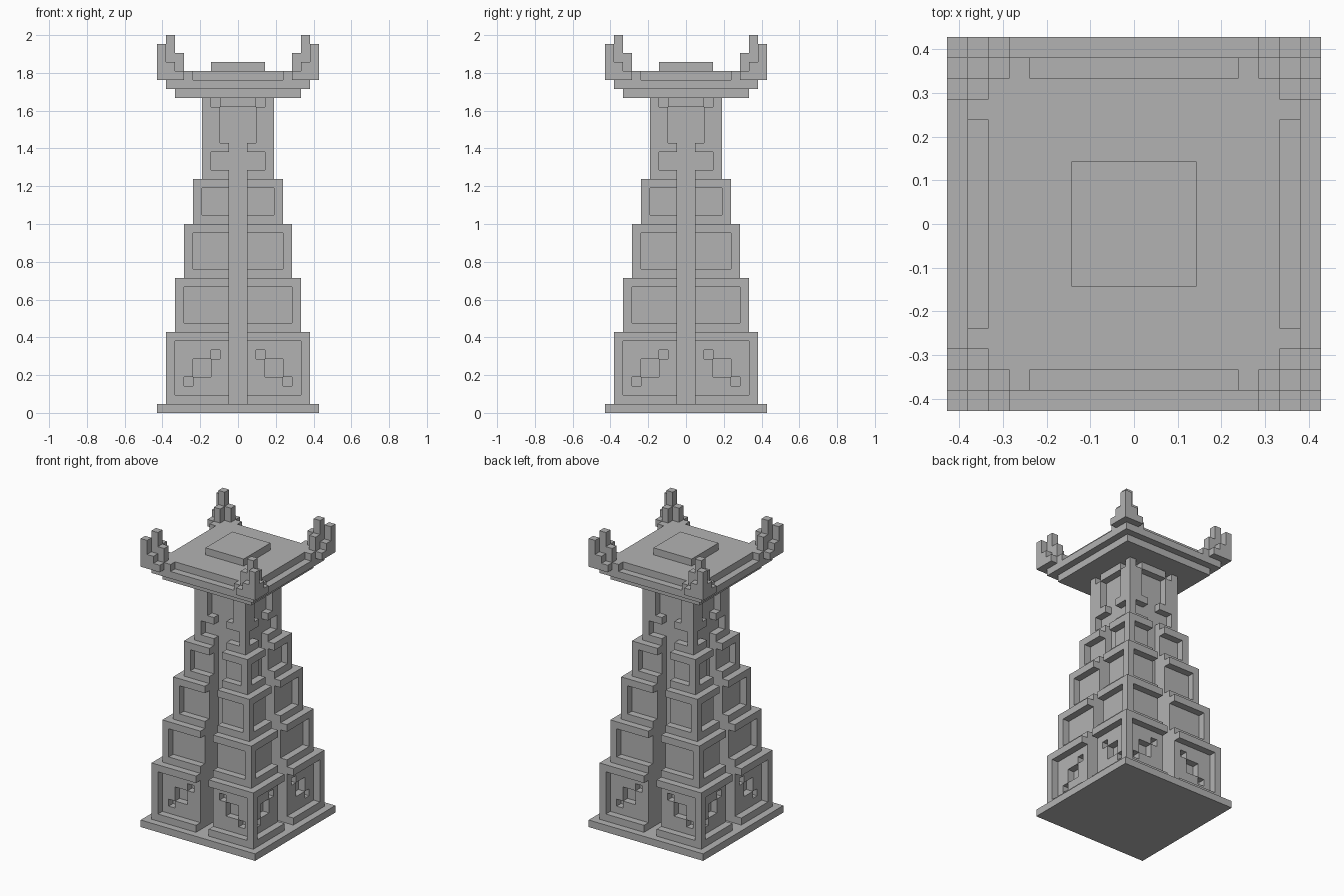
import bpy, bmesh
from mathutils import Vector

cube = bpy.data.objects.get("Cube")
if cube:
    bpy.data.objects.remove(cube, do_unlink=True)

U = 2 / 42  # size of one block

stone = bpy.data.materials.new("grey stone")
stone.use_nodes = True
GREY = (0.45, 0.45, 0.45, 1)
stone.diffuse_color = GREY
stone.node_tree.nodes["Principled BSDF"].inputs["Base Color"].default_value = GREY


def symmetric(box):
    """All mirrored and quarter-turned copies of a box, without repeats."""
    x0, x1, y0, y1, z0, z1 = box
    copies = set()
    for a0, a1, b0, b1 in ((x0, x1, y0, y1), (y0, y1, x0, x1)):
        for a in ((a0, a1), (-a1, -a0)):
            for b in ((b0, b1), (-b1, -b0)):
                copies.add((*a, *b, z0, z1))
    return sorted(copies)


def build(name, boxes):
    """One object from boxes given in block units."""
    bm = bmesh.new()
    for box in boxes:
        for x0, x1, y0, y1, z0, z1 in symmetric(box):
            verts = bmesh.ops.create_cube(bm, size=1)["verts"]
            size = Vector((x1 - x0, y1 - y0, z1 - z0)) * U
            mid = Vector((x0 + x1, y0 + y1, z0 + z1)) * U / 2
            for v in verts:
                v.co = v.co * size + mid
    mesh = bpy.data.meshes.new(name)
    bm.to_mesh(mesh)
    bm.free()
    mesh.materials.append(stone)
    bpy.context.collection.objects.link(bpy.data.objects.new(name, mesh))


def slab(half, z0, z1):
    return (-half, half, -half, half, z0, z1)


def skin(depth, columns):
    """One-block-thick wall ending at depth: (x0, x1, solid height spans)."""
    return [(x0, x1, depth - 1, depth, z0, z1)
            for x0, x1, spans in columns for z0, z1 in spans]


def framed_tier(half, z0, z1, inner):
    """Four corner blocks with sunken panels that open into the groove."""
    rails = skin(half, [(1, half - 1, [(z0, z0 + 1), (z1 - 1, z1)])])
    post = (half - 1, half, half - 1, half, z0, z1)
    return rails + [post, (1, inner, 1, inner, z0, z1)]


# Plinth and the core seen at the back of the grooves
build("plinth", [slab(9, 0, 1)])
build("core", [slab(3, 1, 35)])

# Bottom tier: panels pierced by a diagonal row of square holes
panel = skin(7, [
    (1, 2, [(1, 9)]),
    (2, 3, [(1, 6), (7, 9)]),
    (3, 5, [(1, 4), (6, 9)]),
    (5, 6, [(1, 3), (4, 9)]),
])
build("bottom_tier", framed_tier(8, 1, 9, 6) + panel + [(6, 7, 6, 7, 1, 9)])

# Plain stepped tiers
for name, half, z0, z1 in (("second_tier", 7, 9, 15),
                           ("third_tier", 6, 15, 21),
                           ("fourth_tier", 5, 21, 26)):
    build(name, framed_tier(half, z0, z1, half - 1))

# Top tier with windows and small notches under the roof
build("window_tier", skin(4, [
    (-1, 1, [(34, 35)]),
    (1, 2, [(26, 27), (29, 30), (34, 35)]),
    (2, 3, [(26, 27), (29, 34)]),
    (3, 4, [(26, 35)]),
]))

# Roof slabs, with the upper rim cut back between the corners
build("lower_eave", [slab(7, 35, 36)])
build("upper_eave", [slab(8, 36, 37)])
build("roof_deck", [slab(7, 37, 38), (5, 6, 7, 8, 37, 38)])
build("roof_cap", [slab(3, 38, 39)])

# Stepped corner horns: block position and top height
horn = [(8, 8, 41), (7, 7, 42), (7, 8, 39), (6, 7, 40), (6, 8, 38)]
build("corner_horns", [(x, x + 1, y, y + 1, 37, top) for x, y, top in horn])
